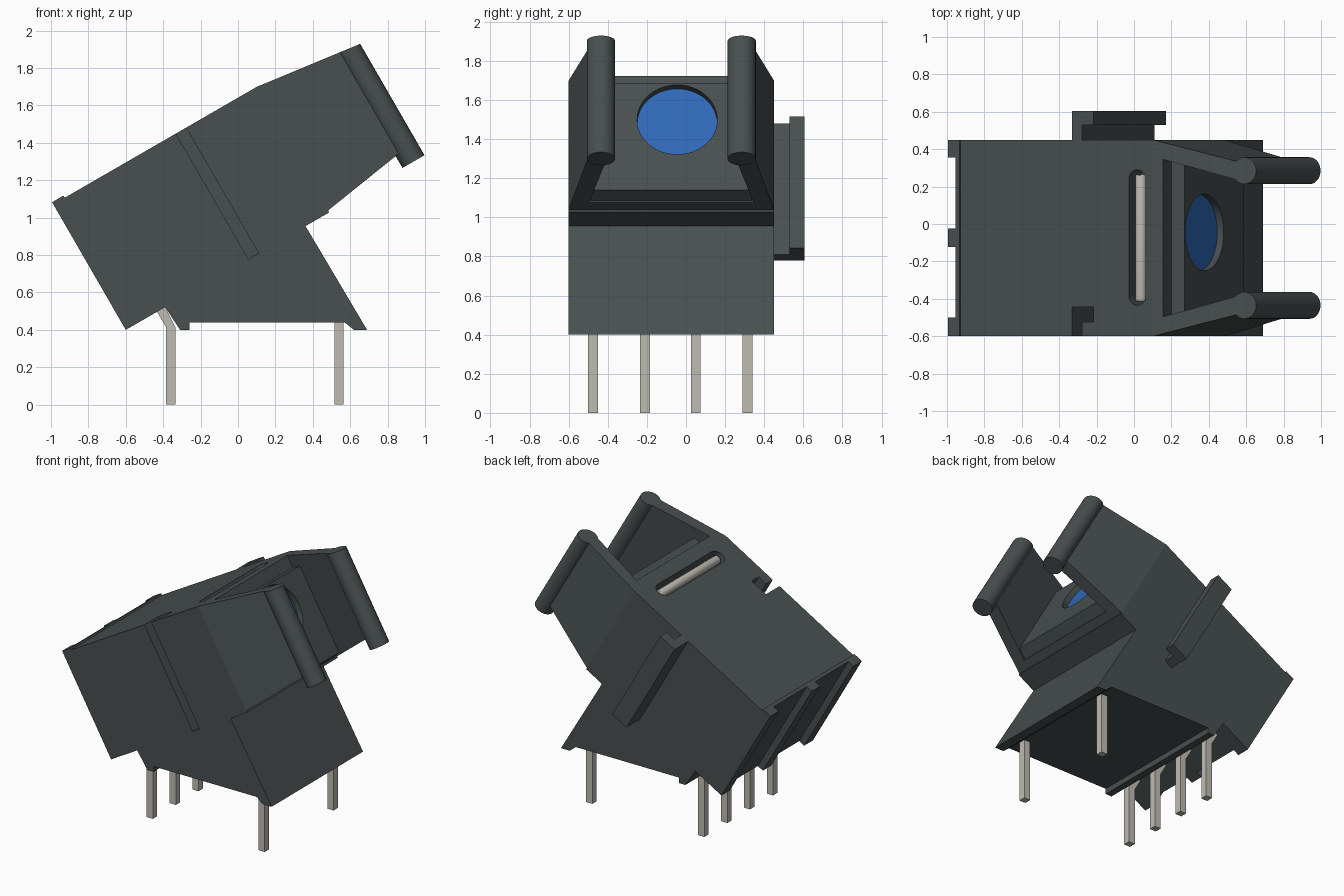
import bpy, bmesh, math
from mathutils import Matrix, Vector

if "Cube" in bpy.data.objects:
    bpy.data.objects.remove(bpy.data.objects["Cube"])


def material(name, rgb):
    m = bpy.data.materials.new(name)
    m.use_nodes = True
    m.diffuse_color = (*rgb, 1)
    bsdf = m.node_tree.nodes["Principled BSDF"]
    bsdf.inputs["Base Color"].default_value = (*rgb, 1)
    bsdf.inputs["Roughness"].default_value = 0.6
    return m


DARK = material("dark grey plastic", (0.065, 0.078, 0.078))
BLUE = material("blue lens", (0.028, 0.14, 0.48))
PIN = material("pale metal", (0.52, 0.50, 0.44))

# Tilted frame: u runs along the housing, v is its height, y is the width
CY = -0.075
TILT = Matrix.Translation((-0.6, 0, 0.4)) @ Matrix.Rotation(math.radians(-30), 4, 'Y')


def finish(name, bm, mat, matrix=None, smooth=False):
    bmesh.ops.recalc_face_normals(bm, faces=bm.faces[:])
    if matrix:
        bm.transform(matrix)
    me = bpy.data.meshes.new(name)
    bm.to_mesh(me)
    bm.free()
    me.materials.append(mat)
    ob = bpy.data.objects.new(name, me)
    bpy.context.collection.objects.link(ob)
    if smooth:
        shade(ob)
    return ob


def shade(ob):
    bpy.ops.object.select_all(action='DESELECT')
    ob.select_set(True)
    bpy.context.view_layer.objects.active = ob
    bpy.ops.object.shade_smooth_by_angle(angle=math.radians(30))


def loft(bm, low, high):
    a = [bm.verts.new(p) for p in low]
    b = [bm.verts.new(p) for p in high]
    bm.faces.new(a)
    bm.faces.new(b)
    n = len(a)
    for i in range(n):
        j = (i + 1) % n
        bm.faces.new((a[i], a[j], b[j], b[i]))


def slab(name, plan, bottom, top, mat=DARK, smooth=False):
    """Plan of (u, y) points raised between two heights that may slope with u."""
    bot = bottom if callable(bottom) else lambda u: bottom
    up = top if callable(top) else lambda u: top
    bm = bmesh.new()
    loft(bm, [(u, y, bot(u)) for u, y in plan], [(u, y, up(u)) for u, y in plan])
    return finish(name, bm, mat, TILT, smooth)


def side_prism(name, profile, y0, y1, mat=DARK):
    """Upright profile of (x, z) points extruded across the width."""
    bm = bmesh.new()
    loft(bm, [(x, y0, z) for x, z in profile], [(x, y1, z) for x, z in profile])
    return finish(name, bm, mat)


def rod(name, centre, axis, radius, length, mat, segments=48, bevel=0):
    bm = bmesh.new()
    bmesh.ops.create_cone(bm, cap_ends=True, segments=segments, radius1=radius,
                          radius2=radius, depth=length)
    if bevel:
        rims = [e for e in bm.edges if abs(e.verts[0].co.z - e.verts[1].co.z) < 1e-5]
        bmesh.ops.bevel(bm, geom=rims, offset=bevel, segments=3, affect='EDGES', profile=0.5)
    turn = Vector((0, 0, 1)).rotation_difference(Vector(axis)).to_matrix().to_4x4()
    return finish(name, bm, mat, TILT @ Matrix.Translation(centre) @ turn, True)


def cut(ob, cutter):
    cutter.hide_render = True
    mod = ob.modifiers.new("cut", 'BOOLEAN')
    mod.operation = 'DIFFERENCE'
    mod.solver = 'EXACT'
    mod.object = cutter
    bpy.ops.object.select_all(action='DESELECT')
    bpy.context.view_layer.objects.active = ob
    ob.select_set(True)
    bpy.ops.object.modifier_apply(modifier=mod.name)
    bpy.data.objects.remove(cutter)
    shade(ob)


def rect(u0, u1, y0, y1):
    return [(u0, y0), (u1, y0), (u1, y1), (u0, y1)]


YR, YL = CY - 0.525, CY + 0.525
U1, U2, U3 = 1.256, 1.316, 1.396


def arm_top(u):
    return 0.775 - 0.13 * (u - U1)


def arm_bottom(u):
    return 0.012 + 0.155 * (u - U1)


# Housing, with an L-shaped keyway along its right side
body = slab("housing", [(0.07, YR), (0.757, YR), (0.757, -0.445), (0.889, -0.445),
                        (0.889, -0.525), (0.82, -0.525), (0.82, YR), (U1, YR),
                        (U1, YL), (0.07, YL)], 0, 0.775)

# Rounded window in the roof, with a pale rod in it
window = []
for yc, start in ((0.238, 0), (-0.383, math.pi)):
    for i in range(13):
        a = start + math.pi * i / 12
        window.append((1.16 + 0.052 * math.cos(a), yc + 0.052 * math.sin(a)))
cut(body, slab("window_cutter", window, 0.66, 0.9))
rod("window_rod", (1.16, CY, 0.735), (0, 1, 0), 0.03, 0.68, PIN, 24, 0.012)

# Matching L-shaped key on the left side
slab("side_key", [(0.757, YL), (0.82, YL), (0.82, 0.53), (0.889, 0.53),
                  (0.889, 0.605), (0.757, 0.605)], 0, 0.775)

# Rear plate and its three ribs
slab("rear_plate", rect(0.046, 0.07, YR, YL), 0, 0.788)
for label, y0, y1 in (("right", YR, -0.5), ("middle", -0.122, -0.025), ("left", 0.355, YL)):
    slab(label + "_rear_rib", rect(0, 0.046, y0, y1), 0, 0.788)

# Tapered collar and the front panel with its lens
slab("front_collar", [(U1, YR), (U2, CY - 0.511), (U2, CY + 0.511), (U1, YL)],
     arm_bottom, arm_top)
panel = slab("front_panel", rect(U2, U3, CY - 0.41, CY + 0.41),
             lambda u: 0.014 + 0.25 * (u - U1), 0.68)
LENS_Y, LENS_V = -0.045, 0.464
cut(panel, rod("lens_cutter", (U3, LENS_Y, LENS_V), (1, 0, 0), 0.205, 0.09, DARK))
rod("lens", (1.3535, LENS_Y, LENS_V), (1, 0, 0), 0.204, 0.007, BLUE)

# Two converging arms ending in round posts
for label, s in (("left", 1), ("right", -1)):
    plan = [(U2, 0.511), (1.78, 0.40), (1.78, 0.30), (U3, 0.40), (U2, 0.42)]
    slab(label + "_arm", [(u, CY + s * y) for u, y in plan], arm_bottom, arm_top)
    ring = [(1.782 + 0.068 * math.cos(math.tau * i / 32),
             CY + s * 0.36 + 0.072 * math.sin(math.tau * i / 32)) for i in range(32)]
    slab(label + "_post", ring, 0.01, arm_top, smooth=True)

# Level base under the housing
side_prism("base", [(-0.39, 0.522), (0.361, 0.955), (0.69, 0.4), (0.62, 0.4), (0.57, 0.44),
                    (-0.26, 0.44), (-0.26, 0.4), (-0.31, 0.4)], YR, YL)

# Contact pins: four bent at the rear, two straight at the front
bent = [(-0.385, 0), (-0.335, 0), (-0.335, 0.415), (-0.39, 0.525), (-0.435, 0.5),
        (-0.385, 0.415)]
straight = [(0.515, 0), (0.565, 0), (0.565, 0.45), (0.515, 0.45)]
for i, y in enumerate((-0.475, -0.21, 0.05, 0.315)):
    side_prism(f"rear_pin_{i + 1}", bent, y - 0.025, y + 0.025, PIN)
    if i in (0, 3):
        side_prism(f"front_pin_{i // 3 + 1}", straight, y - 0.025, y + 0.025, PIN)
